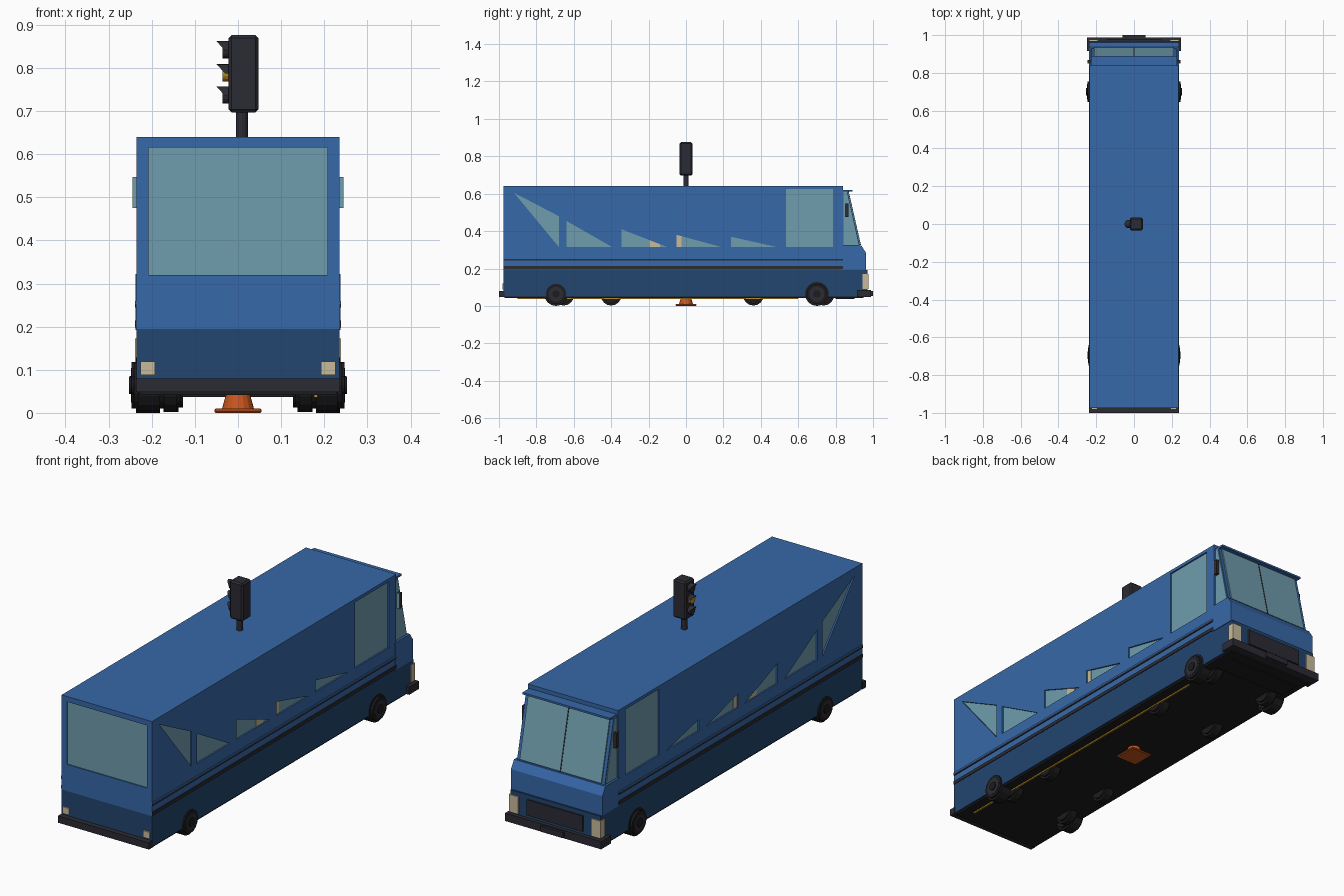
import bpy, bmesh, math
from mathutils import Matrix, Vector

cube = bpy.data.objects.get("Cube")
if cube:
    bpy.data.objects.remove(cube, do_unlink=True)


def material(name, rgb):
    m = bpy.data.materials.new(name)
    m.use_nodes = True
    m.diffuse_color = (*rgb, 1)
    m.node_tree.nodes["Principled BSDF"].inputs["Base Color"].default_value = (*rgb, 1)
    return m


BLUE = material("body blue", (0.037, 0.138, 0.392))
NAVY = material("skirt blue", (0.016, 0.058, 0.156))
GLASS = material("window glass", (0.16, 0.34, 0.42))
BLACK = material("trim black", (0.024, 0.024, 0.034))
TYRE = material("tyre black", (0.012, 0.012, 0.014))
ORANGE = material("cone orange", (0.58, 0.09, 0.012))
CREAM = material("lamp cream", (0.58, 0.5, 0.33))
AMBER = material("amber", (0.52, 0.27, 0.018))


def finish(name, bm, mat, bevel=0.0):
    bmesh.ops.recalc_face_normals(bm, faces=bm.faces)
    if bevel:
        bmesh.ops.bevel(bm, geom=bm.edges[:], offset=bevel, segments=1, affect='EDGES')
    me = bpy.data.meshes.new(name)
    bm.to_mesh(me)
    bm.free()
    me.materials.append(mat)
    ob = bpy.data.objects.new(name, me)
    bpy.context.collection.objects.link(ob)
    return ob


def box(name, x, y, z, mat, bevel=0.0):
    """Box from (min, max) ranges."""
    bm = bmesh.new()
    bmesh.ops.create_cube(bm, size=1)
    for v in bm.verts:
        v.co = Vector([r[0] if c < 0 else r[1] for r, c in zip((x, y, z), v.co)])
    return finish(name, bm, mat, bevel)


def prism(name, profile, x0, x1, mat):
    """Extrude a (y, z) outline along x."""
    bm = bmesh.new()
    f = bm.faces.new([bm.verts.new((x0, y, z)) for y, z in profile])
    r = bmesh.ops.extrude_face_region(bm, geom=[f])
    bmesh.ops.translate(bm, vec=(x1 - x0, 0, 0),
                        verts=[v for v in r["geom"] if isinstance(v, bmesh.types.BMVert)])
    return finish(name, bm, mat)


def cylinder(name, centre, r1, r2, depth, mat, axis='X', sides=16, bevel=0.0):
    bm = bmesh.new()
    bmesh.ops.create_cone(bm, cap_ends=True, segments=sides, radius1=r1, radius2=r2, depth=depth)
    if bevel:
        rims = [e for e in bm.edges if abs(e.verts[0].co.z - e.verts[1].co.z) < 1e-5]
        bmesh.ops.bevel(bm, geom=rims, offset=bevel, segments=2, affect='EDGES')
    if axis == 'X':
        bm.transform(Matrix.Rotation(math.pi / 2, 4, 'Y'))
    bm.transform(Matrix.Translation(centre))
    return finish(name, bm, mat)


def both(lo, hi):
    """The same x range on each side of the model."""
    return (("left", lo, hi), ("right", -hi, -lo))


W = 0.235
# Main body and skirt
body = box("body", (-W, W), (-0.975, 0.84), (0.195, 0.64), BLUE)
box("skirt", (-W, W), (-0.975, 0.84), (0.05, 0.195), NAVY)
box("floor", (-0.228, 0.228), (-0.97, 0.95), (0.042, 0.052), TYRE)
box("floor_line", (0.176, 0.184), (-0.9, 0.6), (0.036, 0.043), AMBER)

# Recessed side and rear windows
sill = 0.315
windows = [
    [(-0.92, 0.605), (-0.68, 0.48), (-0.68, sill)],
    [(-0.64, sill), (-0.64, 0.455), (-0.395, sill)],
    [(-0.345, sill), (-0.345, 0.41), (-0.1, sill)],
    [(-0.05, sill), (-0.05, 0.38), (0.19, sill)],
    [(0.24, sill), (0.24, 0.37), (0.485, sill)],
    [(0.535, sill), (0.535, 0.625), (0.785, 0.625), (0.785, sill)],
]
cutters = []
for side, a, b in both(0.225, 0.25):
    for i, outline in enumerate(windows):
        cutters.append(prism("window_cutter", outline, a, b, BLUE))
        g = (0.224, 0.228) if a > 0 else (-0.228, -0.224)
        prism(f"{side}_window_{i + 1}", outline, *g, GLASS)
cutters.append(box("rear_window_cutter", (-0.208, 0.208), (-1, -0.966), (0.32, 0.615), BLUE))
box("rear_window", (-0.208, 0.208), (-0.969, -0.965), (0.32, 0.615), GLASS)
for c in cutters:
    mod = body.modifiers.new("window", 'BOOLEAN')
    mod.operation = 'DIFFERENCE'
    mod.solver = 'EXACT'
    mod.object = c
cut = bpy.data.meshes.new_from_object(body.evaluated_get(bpy.context.evaluated_depsgraph_get()))
body.modifiers.clear()
body.data = cut
for c in cutters:
    bpy.data.objects.remove(c, do_unlink=True)

# Cream panels showing in two windows, and side rails
for side, a, b in both(0.226, 0.23):
    prism(f"{side}_panel_rear", [(-0.195, sill), (-0.195, 0.352), (-0.14, 0.331), (-0.14, sill)],
          a, b, CREAM)
    prism(f"{side}_panel_front", [(-0.05, sill), (-0.05, 0.38), (-0.025, 0.373), (-0.025, sill)],
          a, b, CREAM)
for side, a, b in both(0.234, 0.239):
    box(f"{side}_lower_rail", (a, b), (-0.975, 0.84), (0.198, 0.214), BLACK)
    box(f"{side}_upper_rail", (a, b), (-0.975, 0.84), (0.252, 0.259), BLUE)
    box(f"{side}_upper_rail_edge", (a, b), (-0.975, 0.84), (0.244, 0.252), BLACK)

# Cab: sloping cabin, nose, skirt and roof brim
prism("cabin", [(0.83, 0.31), (0.932, 0.31), (0.862, 0.617), (0.83, 0.617)], -0.228, 0.228, BLUE)
prism("nose", [(0.83, 0.192), (0.962, 0.192), (0.962, 0.285), (0.938, 0.322), (0.83, 0.322)],
      -0.238, 0.238, BLUE)
box("cab_skirt", (-W, W), (0.83, 0.97), (0.05, 0.192), NAVY)
box("roof_brim", (-0.228, 0.228), (0.835, 0.89), (0.612, 0.621), BLUE)
for side, a, b in both(0.003, 0.212):
    prism(f"{side}_windscreen", [(0.926, 0.327), (0.934, 0.327), (0.869, 0.612), (0.861, 0.612)],
          a, b, GLASS)
prism("windscreen_bar", [(0.926, 0.327), (0.935, 0.327), (0.870, 0.612), (0.861, 0.612)],
      -0.003, 0.003, BLACK)
for side, a, b in both(0.226, 0.231):
    prism(f"{side}_cab_window", [(0.843, 0.327), (0.922, 0.327), (0.86, 0.608), (0.843, 0.608)],
          a, b, GLASS)

# Mirrors with glass facing backwards
for side, a, b in both(0.226, 0.245):
    box(f"{side}_mirror", (a, b), (0.852, 0.868), (0.475, 0.547), BLACK)
    box(f"{side}_mirror_glass", (a, b), (0.849, 0.852), (0.475, 0.547), GLASS)

# Grille, lamps and bumpers
box("grille", (-0.145, 0.145), (0.965, 0.977), (0.098, 0.172), BLACK)
box("front_bumper", (-0.25, 0.25), (0.915, 0.988), (0.048, 0.085), BLACK)
box("bumper_plate", (-0.06, 0.06), (0.985, 1.0), (0.054, 0.08), BLACK)
for side, a, b in both(0.19, 0.239):
    box(f"{side}_headlamp", (a, b), (0.945, 0.976), (0.09, 0.172), CREAM)
for side, a, b in both(0.193, 0.226):
    box(f"{side}_rear_lamp", (a, b), (-0.982, -0.97), (0.088, 0.119), CREAM)
box("rear_bumper", (-0.237, 0.237), (-1.0, -0.97), (0.048, 0.08), BLACK)
box("floor_beam", (-0.195, 0.195), (0.8, 0.9), (0.037, 0.05), TYRE)

# Wheels: large outer pairs with inner twins, small middle pairs
for side, s in (("left", 1), ("right", -1)):
    for where, y, outer, twin in (("front", 0.7, 0.247, 0.735), ("rear", -0.695, 0.241, -0.655)):
        cylinder(f"{side}_{where}_wheel", (s * (outer - 0.035), y, 0.064), 0.064, 0.064, 0.07,
                 TYRE, bevel=0.01)
        cylinder(f"{side}_{where}_rim", (s * (outer - 0.006), y, 0.064), 0.04, 0.04, 0.015, BLACK)
        cylinder(f"{side}_{where}_hub", (s * (outer - 0.003), y, 0.064), 0.02, 0.02, 0.018, TYRE)
        cylinder(f"{side}_{where}_inner_wheel", (s * 0.157, twin, 0.06), 0.058, 0.058, 0.05,
                 TYRE, bevel=0.01)
    for where, y in (("mid_front", 0.36), ("mid_rear", -0.4)):
        cylinder(f"{side}_{where}_wheel", (s * 0.155, y, 0.058), 0.056, 0.056, 0.055,
                 TYRE, bevel=0.01)

# Traffic cone under the floor
box("cone_base", (-0.055, 0.055), (-0.055, 0.055), (0, 0.01), ORANGE, 0.003)
cylinder("cone", (0, 0, 0.055), 0.037, 0.012, 0.09, ORANGE, axis='Z')

# Signal on the roof, lamps towards the right side
cylinder("signal_pole", (0.009, 0, 0.67), 0.014, 0.014, 0.08, BLACK, axis='Z', sides=12)
box("signal_head", (-0.022, 0.047), (-0.034, 0.034), (0.697, 0.876), BLACK, 0.007)
for i, (z, mat) in enumerate(((0.84, BLACK), (0.787, AMBER), (0.735, BLACK))):
    cylinder(f"signal_lamp_{i + 1}", (-0.026, 0, z), 0.018, 0.018, 0.02, mat)
    # Visor: half-ring hood with a forward lip
    bm = bmesh.new()
    loops = []
    for x, r in ((-0.02, 0.022), (-0.05, 0.022), (-0.05, 0.019), (-0.02, 0.019)):
        loops.append([bm.verts.new((x, r * math.cos(t * math.pi / 8), z + r * math.sin(t * math.pi / 8)))
                      for t in range(9)])
    for k in range(4):
        p, q = loops[k], loops[(k + 1) % 4]
        for t in range(8):
            bm.faces.new((p[t], p[t + 1], q[t + 1], q[t]))
    for t in (0, 8):
        bm.faces.new([l[t] for l in loops])
    # Lower side cheeks are swept back
    for v in bm.verts:
        if v.co.x < -0.04:
            v.co.x += 0.02 * (1 - max(0, v.co.z - z) / 0.022)
    finish(f"signal_visor_{i + 1}", bm, BLACK)
